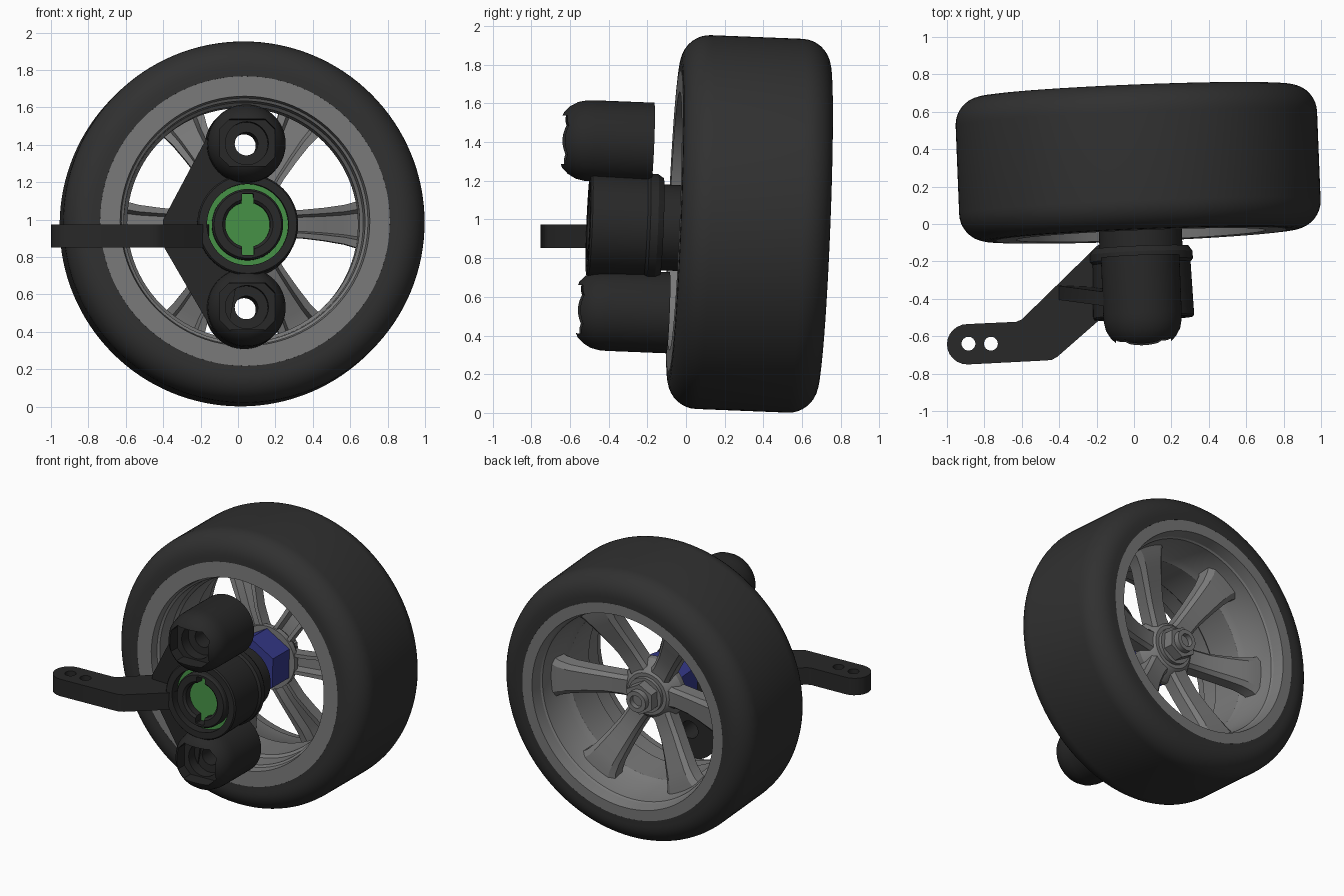
import bpy, bmesh, math
from mathutils import Matrix, Vector

if "Cube" in bpy.data.objects:
    bpy.data.objects.remove(bpy.data.objects["Cube"])

TILT = (-0.04, 0, 0.04)          # slight camber and toe of the wheel axis
WHEEL = (0.022, 0.327, 0.977)
KNUCKLE = (0.045, -0.32, 0.967)


def material(name, *rgb):
    m = bpy.data.materials.new(name)
    m.use_nodes = True
    m.diffuse_color = (*rgb, 1)
    node = next(n for n in m.node_tree.nodes if n.type == 'BSDF_PRINCIPLED')
    node.inputs["Base Color"].default_value = (*rgb, 1)
    return m


RUBBER = material("tyre rubber", 0.03, 0.03, 0.03)
PLASTIC = material("black plastic", 0.021, 0.021, 0.021)
GREY = material("grey wheel", 0.19, 0.19, 0.19)
BLUE = material("blue hex", 0.035, 0.04, 0.25)
GREEN = material("green ring", 0.06, 0.28, 0.06)


def finish(name, bm, mat, loc=(0, 0, 0), rot=(0, 0, 0)):
    bmesh.ops.recalc_face_normals(bm, faces=bm.faces)
    me = bpy.data.meshes.new(name)
    bm.to_mesh(me)
    bm.free()
    me.materials.append(mat)
    ob = bpy.data.objects.new(name, me)
    ob.location, ob.rotation_euler = loc, rot
    bpy.context.collection.objects.link(ob)
    return ob


def lathe(name, profile, mat, loc, steps=72, rot=TILT):
    """Revolve a closed (radius, y) profile around the y axis."""
    bm = bmesh.new()
    vs = [bm.verts.new((0, y, r)) for r, y in profile]
    es = [bm.edges.new((vs[i - 1], vs[i])) for i in range(len(vs))]
    bmesh.ops.spin(bm, geom=vs + es, cent=(0, 0, 0), axis=(0, 1, 0),
                   angle=math.tau, steps=steps, use_merge=True)
    bmesh.ops.remove_doubles(bm, verts=bm.verts, dist=1e-5)
    return finish(name, bm, mat, loc, rot)


def rod(name, r, y0, y1, mat, loc, steps=48, rot=TILT):
    return lathe(name, [(0, y0), (r, y0), (r, y1), (0, y1)], mat, loc, steps, rot)


def plate(name, points, direction, mat, loc=(0, 0, 0), rot=(0, 0, 0)):
    """Extrude a flat outline."""
    bm = bmesh.new()
    face = bm.faces.new([bm.verts.new(p) for p in points])
    new = bmesh.ops.extrude_face_region(bm, geom=[face])["geom"]
    bmesh.ops.translate(bm, vec=direction,
                        verts=[v for v in new if isinstance(v, bmesh.types.BMVert)])
    return finish(name, bm, mat, loc, rot)


def cut(ob, *cutters):
    bpy.context.view_layer.objects.active = ob
    for c in cutters:
        c.hide_render = True
        mod = ob.modifiers.new("cut", 'BOOLEAN')
        mod.operation, mod.solver, mod.object = 'DIFFERENCE', 'EXACT', c
        bpy.ops.object.modifier_apply(modifier=mod.name)
        bpy.data.objects.remove(c)


# Tyre with rounded shoulders
W, R, C = 0.387, 0.967, 0.15
shoulder = [(R - C + C * math.cos(a), W - C + C * math.sin(a))
            for a in [math.radians(10 * i) for i in range(10)]]
tyre = [(0.775, W)] + shoulder[::-1] + [(r, -y) for r, y in shoulder] + [(0.775, -W)]
lathe("tyre", tyre, RUBBER, WHEEL, 128)

# Rim barrel with flat lips on both sides
lathe("rim", [(0.775, -W), (0.668, -W), (0.66, -0.33), (0.645, -0.32), (0.64, -0.2),
              (0.622, -0.18), (0.622, 0.06), (0.65, 0.1), (0.675, 0.3), (0.685, 0.31),
              (0.7, W), (0.775, W)], GREY, WHEEL, 96)

# Six dished spokes, hollowed on the inner side
bm = bmesh.new()
stations = [(0.08, 0.09, 0.075), (0.2, 0.072, 0.08), (0.32, 0.075, 0.105),
            (0.44, 0.088, 0.145), (0.55, 0.105, 0.185), (0.62, 0.125, 0.205), (0.68, 0.16, 0.215)]
section = [(-1, 0.11), (-1, 0.025), (-0.7, 0), (0.7, 0), (1, 0.025),
           (1, 0.11), (0.65, 0.11), (0.5, 0.05), (-0.5, 0.05), (-0.65, 0.11)]
for k in range(6):
    turn = Matrix.Rotation(k * math.tau / 6, 3, 'Y')
    rings = [[bm.verts.new(turn @ Vector((r, y - d, s * w))) for s, d in section]
             for r, w, y in stations]
    for a, b in zip(rings, rings[1:]):
        for i in range(len(section)):
            bm.faces.new((a[i - 1], a[i], b[i], b[i - 1]))
    bm.faces.new(rings[0])
    bm.faces.new(rings[-1])
finish("spokes", bm, GREY, WHEEL, TILT)

# Hub, wheel nut and drive hex
lathe("hub", [(0, -0.04), (0.22, -0.04), (0.22, 0.0), (0.17, 0.075), (0.15, 0.09), (0, 0.09)],
      GREY, WHEEL)
rod("nut_flange", 0.125, 0.08, 0.115, GREY, WHEEL)
rod("wheel_nut", 0.11, 0.11, 0.185, GREY, WHEEL, 6)
lathe("axle_tip", [(0, 0.18), (0.075, 0.18), (0.075, 0.225), (0.045, 0.225), (0.045, 0.19),
                   (0, 0.19)], GREY, WHEEL, 24)
rod("drive_hex", 0.205, -0.24, -0.03, BLUE, WHEEL, 6)
rod("axle", 0.1, -0.5, -0.2, PLASTIC, WHEEL, 32)

# Knuckle body with open front bore and rear boss
lathe("knuckle_body", [(0.218, -0.185), (0.262, -0.185), (0.27, -0.175), (0.262, 0.11),
                       (0.275, 0.125), (0.275, 0.165), (0.255, 0.195), (0.222, 0.195),
                       (0.222, 0.32), (0, 0.32), (0, 0.0), (0.218, 0.0)], PLASTIC, KNUCKLE)
rod("bearing_ring", 0.219, -0.12, 0.01, GREEN, KNUCKLE)

# Drive cup with a vertical slot
cup = lathe("drive_cup", [(0, -0.03), (0.1, -0.06), (0.12, -0.09), (0.12, -0.17), (0.135, -0.185),
                          (0.18, -0.185), (0.19, -0.17), (0.19, -0.08), (0, 0.0)],
            PLASTIC, KNUCKLE)


def block(name, x, z, chamfer, y0, y1, loc):
    pts = [(x - chamfer, z), (x, z - chamfer), (x, chamfer - z), (x - chamfer, -z),
           (chamfer - x, -z), (-x, chamfer - z), (-x, z - chamfer), (chamfer - x, z)]
    return plate(name, [(a, y0, b) for a, b in pts], (0, y1 - y0, 0), PLASTIC, loc, TILT)


cut(cup, block("slot_cutter", 0.032, 0.165, 0.005, -0.3, -0.1, KNUCKLE))

# Upper and lower pivot pods
for name, loc in (("upper_pod", (0.042, -0.4, 1.403)), ("lower_pod", (0.042, -0.32, 0.527))):
    pod = lathe(name, [(0, -0.25), (0.11, -0.25), (0.145, -0.235), (0.175, -0.205),
                       (0.198, -0.165), (0.208, -0.12), (0.21, -0.08), (0.21, 0.228), (0, 0.228)],
                PLASTIC, loc)
    cut(pod, block("pocket_cutter", 0.147, 0.125, 0.05, -0.4, -0.14, loc),
        rod("seat_cutter", 0.115, -0.4, -0.06, PLASTIC, loc),
        rod("bore_cutter", 0.062, -0.4, 0.4, PLASTIC, loc))

# Web plate joining both pods to the steering arm
web = [(0.0, 1.24), (-0.06, 1.56), (-0.15, 1.47), (-0.4, 1.0), (-0.4, 0.86), (-0.15, 0.43),
       (-0.06, 0.37), (0.0, 0.7)]
plate("web", [(x, -0.42 - 0.04 * x - 0.05 * (z - 0.96), z) for x, z in web],
      (0, 0.075, 0), PLASTIC)

# Steering arm with a rounded end and two holes
arc = [(-0.89 + 0.11 * math.cos(a), -0.643 + 0.108 * math.sin(a))
       for a in [math.radians(90 + 15 * i) for i in range(13)]]
outline = arc + [(-0.48, -0.73), (-0.44, -0.727), (-0.41, -0.71), (-0.17, -0.5), (-0.14, -0.4),
                 (-0.14, -0.12), (-0.19, -0.11), (-0.6, -0.51), (-0.63, -0.523)]
arm = plate("steering_arm", [(x, y, 0.852) for x, y in outline], (0, 0, 0.122), PLASTIC)
cut(arm, *[rod("hole_cutter", 0.037, -0.3, 0.3, PLASTIC, (x, -0.64, 0.9), 32,
               (math.pi / 2, 0, 0)) for x in (-0.885, -0.765)])

# Smooth round surfaces while keeping edges sharp
for ob in bpy.context.collection.objects:
    if ob.type == 'MESH':
        bpy.ops.object.select_all(action='DESELECT')
        ob.select_set(True)
        bpy.context.view_layer.objects.active = ob
        bpy.ops.object.shade_smooth_by_angle(angle=math.radians(30))
